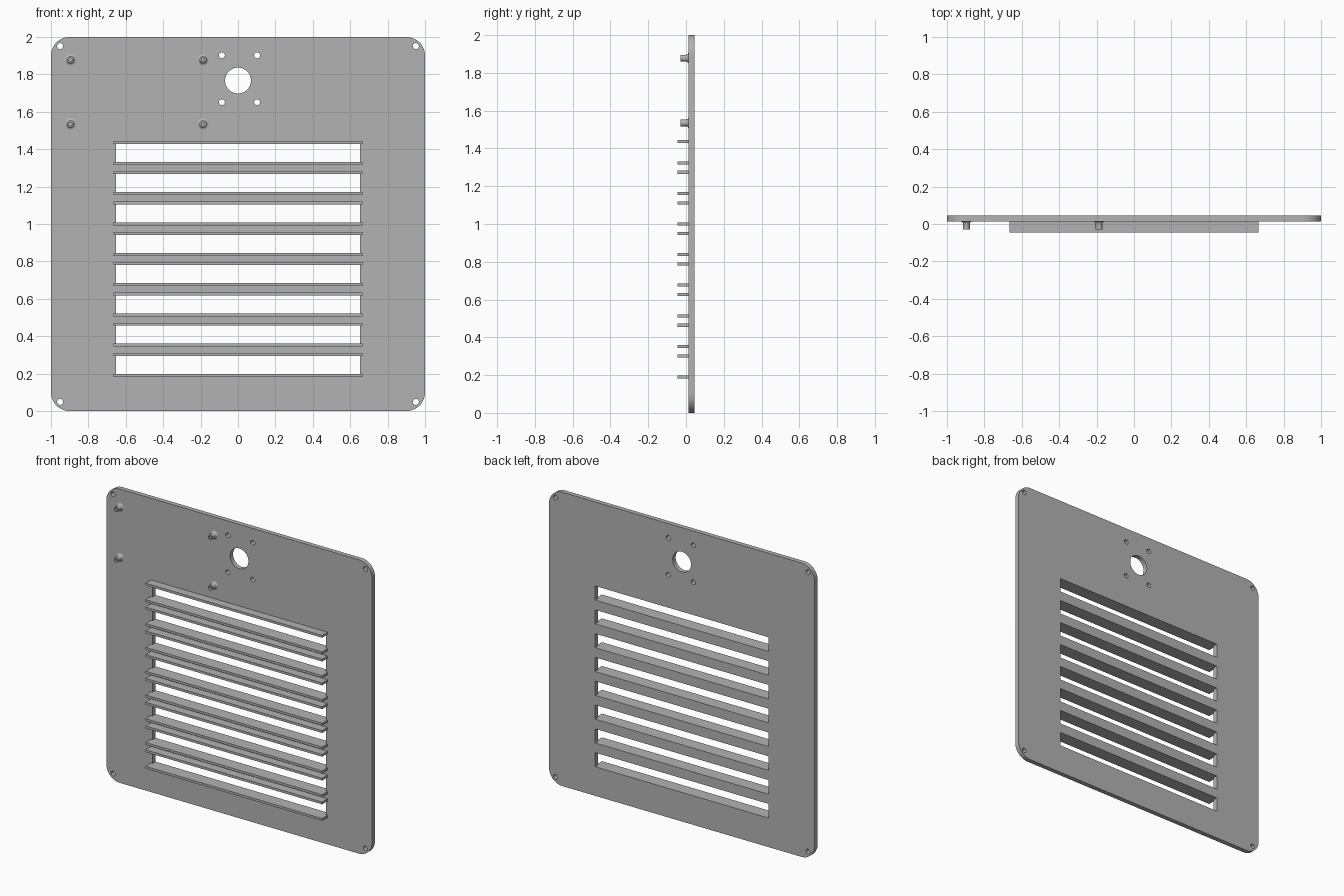
import bpy
import bmesh
from math import cos, sin, pi, radians
from mathutils import Matrix, Vector

if "Cube" in bpy.data.objects:
    bpy.data.objects.remove(bpy.data.objects["Cube"], do_unlink=True)

grey = bpy.data.materials.new("plain grey")
grey.use_nodes = True
GREY = (0.45, 0.45, 0.45, 1)
grey.diffuse_color = GREY
grey.node_tree.nodes["Principled BSDF"].inputs["Base Color"].default_value = GREY

PLATE_FRONT, PLATE_BACK = 0.013, 0.045
RIB_FRONT = -0.045
SLOT_COUNT, SLOT_STEP = 8, 0.162
SLOT_LOW, SLOT_HEIGHT, SLOT_HALF = 0.198, 0.096, 0.652
RIB_HALF, RIB_THICK = 0.665, 0.016


def arc(x, z, r, start, end, steps):
    angles = [start + (end - start) * i / steps for i in range(steps + 1)]
    return [(x + r * cos(a), z + r * sin(a)) for a in angles]


def circle(x, z, r, steps=32):
    return arc(x, z, r, 0, 2 * pi, steps)[:-1]


def activate(obj):
    bpy.ops.object.select_all(action="DESELECT")
    obj.select_set(True)
    bpy.context.view_layer.objects.active = obj


def smooth(obj):
    activate(obj)
    bpy.ops.object.shade_smooth_by_angle(angle=radians(30))


def mesh_object(name, bm):
    bmesh.ops.recalc_face_normals(bm, faces=bm.faces)
    mesh = bpy.data.meshes.new(name)
    bm.to_mesh(mesh)
    bm.free()
    mesh.materials.append(grey)
    obj = bpy.data.objects.new(name, mesh)
    bpy.context.collection.objects.link(obj)
    return obj


# Panel outline with rounded corners
R = 0.1
outline = []
for i, (x, z) in enumerate([(1 - R, 2 - R), (R - 1, 2 - R), (R - 1, R), (1 - R, R)]):
    outline += arc(x, z, R, i * pi / 2, (i + 1) * pi / 2, 12)
loops = [outline]

# Louvre slots
slots = [SLOT_LOW + i * SLOT_STEP for i in range(SLOT_COUNT)]
for z in slots:
    top = z + SLOT_HEIGHT
    loops.append([(-SLOT_HALF, z), (SLOT_HALF, z), (SLOT_HALF, top), (-SLOT_HALF, top)])

# Corner screw holes, round opening and its four mounting holes
loops += [circle(x, z, 0.016) for x in (-0.951, 0.951) for z in (0.049, 1.951)]
loops += [circle(x, z, 0.016) for x in (-0.086, 0.102) for z in (1.651, 1.902)]
loops.append(circle(0, 1.767, 0.069, 64))

# Panel: filled outline extruded to a plate
curve = bpy.data.curves.new("panel", "CURVE")
curve.dimensions = "2D"
curve.fill_mode = "BOTH"
curve.extrude = (PLATE_BACK - PLATE_FRONT) / 2
for loop in loops:
    spline = curve.splines.new("POLY")
    spline.points.add(len(loop) - 1)
    for point, (x, z) in zip(spline.points, loop):
        point.co = (x, z, 0, 1)
    spline.use_cyclic_u = True
curve.materials.append(grey)
panel = bpy.data.objects.new("panel", curve)
bpy.context.collection.objects.link(panel)
panel.rotation_euler.x = pi / 2
panel.location.y = (PLATE_FRONT + PLATE_BACK) / 2
activate(panel)
bpy.ops.object.convert(target="MESH")
bm = bmesh.new()
bm.from_mesh(panel.data)
bmesh.ops.remove_doubles(bm, verts=bm.verts, dist=0.0001)
bmesh.ops.recalc_face_normals(bm, faces=bm.faces)
bm.to_mesh(panel.data)
bm.free()
smooth(panel)

# Ribs above and below every slot
bm = bmesh.new()
depth = PLATE_FRONT - RIB_FRONT
for z in slots:
    for centre in (z - RIB_THICK / 2, z + SLOT_HEIGHT + RIB_THICK / 2):
        place = Matrix.Translation((0, RIB_FRONT + depth / 2, centre))
        size = Matrix.Diagonal((2 * RIB_HALF, depth, RIB_THICK, 1))
        bmesh.ops.create_cube(bm, size=1, matrix=place @ size)
mesh_object("louvre_ribs", bm)

# Standoffs: hollow posts with a flared foot, lathed around y
profile = [(0, 0.008), (0.009, 0.008), (0.009, -0.03), (0.018, -0.03)]
profile += [(0.031 - 0.013 * cos(a), 0.013 * sin(a))
            for a in (i * pi / 10 for i in range(6))]
for row, z in (("lower", 1.535), ("upper", 1.878)):
    for side, x in (("right", -0.896), ("inner", -0.187)):
        bm = bmesh.new()
        verts = [bm.verts.new((r, y, 0)) for r, y in profile]
        edges = [bm.edges.new(pair) for pair in zip(verts, verts[1:])]
        bmesh.ops.spin(bm, geom=verts + edges, cent=(0, 0, 0), axis=(0, 1, 0),
                       angle=2 * pi, steps=32)
        bmesh.ops.remove_doubles(bm, verts=bm.verts, dist=0.0001)
        post = mesh_object(f"{row}_{side}_standoff", bm)
        post.location = Vector((x, 0, z))
        smooth(post)
